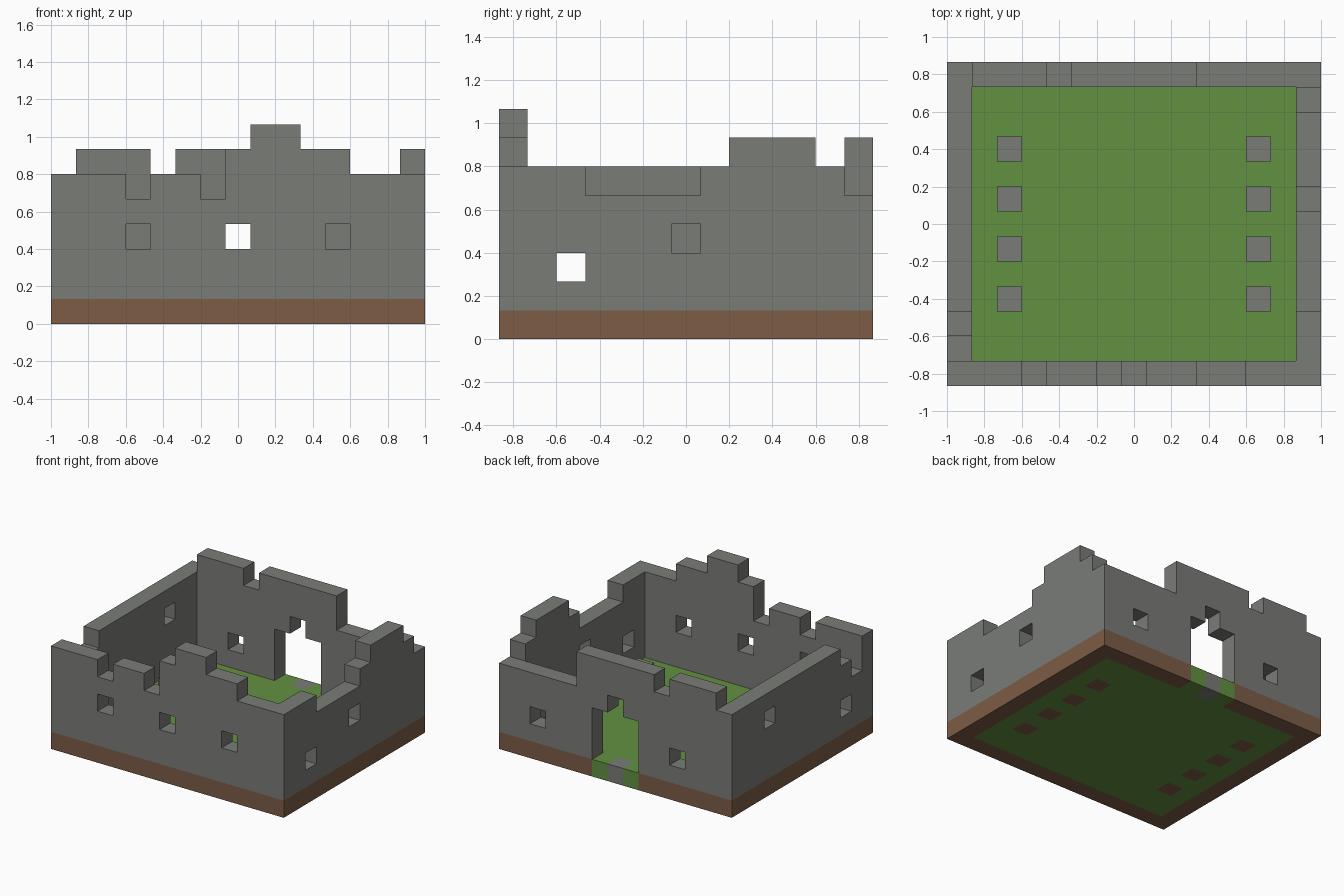
import bpy
import bmesh
from mathutils import Vector

cube = bpy.data.objects.get("Cube")
if cube:
    bpy.data.objects.remove(cube, do_unlink=True)

# Block grid: NX by NY blocks, each U wide
NX, NY = 15, 13
U = 2 / NX


def make_material(name, rgb):
    mat = bpy.data.materials.new(name)
    mat.use_nodes = True
    mat.diffuse_color = (*rgb, 1)
    mat.node_tree.nodes["Principled BSDF"].inputs["Base Color"].default_value = (*rgb, 1)
    return mat


STONE = make_material("stone_grey", (0.195, 0.202, 0.187))
EARTH = make_material("earth_brown", (0.205, 0.107, 0.061))
GRASS = make_material("grass_green", (0.122, 0.283, 0.053))


def box(xs, ys, zs):
    return {(i, j, k) for i in xs for j in ys for k in zs}


def wall(heights, place):
    """Stack stone above the foundation; place maps a wall position to a column."""
    return {(*place(n), k) for n, h in enumerate(heights) for k in range(1, h)}


# Ruined wall crests, in blocks: front and back along x, sides along y
front = [6] * 3 + [5] + [6] * 2 + [5, 7, 8, 8, 7, 7] + [6] * 3
back = [6] + [7] * 3 + [6] + [7] * 5 + [5] * 5
left_end = [6, 4, 5] + [6] * 10
right_end = [6] * 3 + [5] * 4 + [6] + [7] * 3 + [6, 5]

walls = wall(front, lambda n: (n, 0)) | wall(back, lambda n: (n, NY - 1))
walls |= wall(left_end, lambda n: (0, n)) | wall(right_end, lambda n: (NX - 1, n))

# Windows
for i in (3, 7, 11):
    walls.discard((i, 0, 3))
for i in (3, 12):
    walls.discard((i, NY - 1, 2))
walls -= {(0, 2, 2), (0, 9, 4), (NX - 1, 2, 2), (NX - 1, 6, 3)}

# Doorway with a raised middle
door = range(6, 9)
walls -= box(door, [NY - 1], range(1, 4)) | {(7, NY - 1, 4)}

# Ground layer: foundation ring, post footings, grass and doorstep
footings = box((2, 12), (3, 5, 7, 9), [0])
posts = {(i, j, 1) for i, j, k in footings}
inside = box(range(1, NX - 1), range(1, NY - 1), [0])
doorway = box(door, [NY - 1], [0])
doorstep = {(7, NY - 1, 0)}
floor = (inside - footings) | (doorway - doorstep)
foundation = box(range(NX), range(NY), [0]) - inside - doorway

parts = {
    "stone_walls": (walls, STONE),
    "foundation": (foundation, EARTH),
    "grass_floor": (floor, GRASS),
    "doorstep": (doorstep, STONE),
    "post_footings": (footings, EARTH),
    "posts": (posts, STONE),
}
solid = set().union(*(cells for cells, mat in parts.values()))
AXES = [Vector(a) for a in ((1, 0, 0), (0, 1, 0), (0, 0, 1))]


def build(name, cells, mat):
    """Skin the exposed block sides and merge them into flat faces."""
    bm = bmesh.new()
    for cell in sorted(cells):
        centre = Vector(cell) + Vector((0.5 - NX / 2, 0.5 - NY / 2, 0.5))
        for a in range(3):
            for side in (-1, 1):
                n = AXES[a] * side
                if tuple(int(c + d) for c, d in zip(cell, n)) in solid:
                    continue
                u = AXES[(a + 1) % 3] / 2
                v = AXES[(a + 2) % 3] / 2 * side
                mid = centre + n / 2
                ring = (mid - u - v, mid + u - v, mid + u + v, mid - u + v)
                bm.faces.new([bm.verts.new(p * U) for p in ring])
    bmesh.ops.remove_doubles(bm, verts=bm.verts, dist=U / 100)
    bmesh.ops.dissolve_limit(bm, angle_limit=0.01, verts=bm.verts, edges=bm.edges)
    mesh = bpy.data.meshes.new(name)
    bm.to_mesh(mesh)
    bm.free()
    mesh.materials.append(mat)
    bpy.context.collection.objects.link(bpy.data.objects.new(name, mesh))


for name, (cells, mat) in parts.items():
    build(name, cells, mat)
